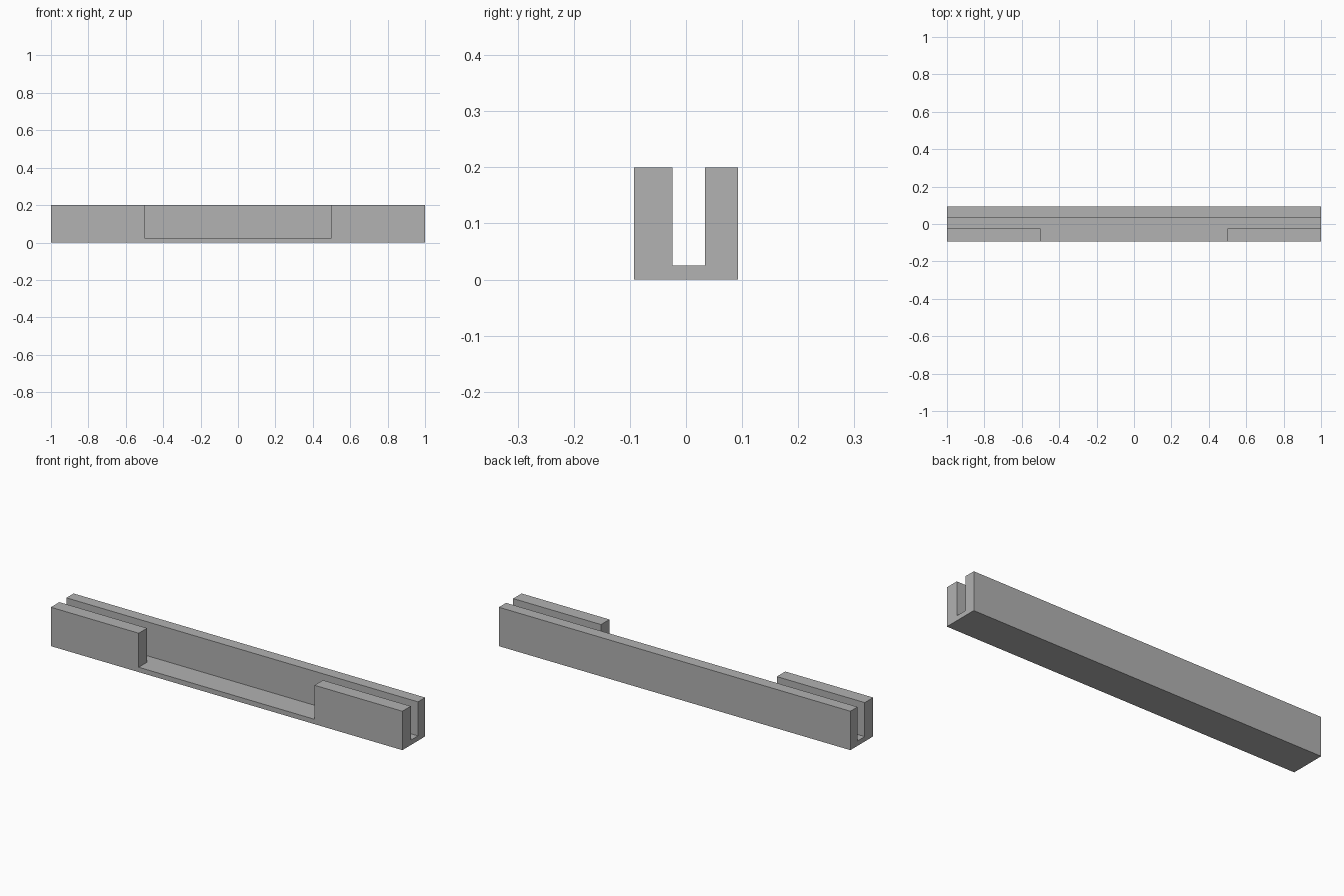
import bpy
import bmesh
from mathutils import Vector

cube = bpy.data.objects.get("Cube")
if cube:
    bpy.data.objects.remove(cube, do_unlink=True)

LENGTH, DEPTH, HEIGHT = 2.0, 0.185, 0.2
FLOOR = 0.025
SLOT_FRONT, SLOT_BACK = -0.024, 0.034
GAP = 0.5  # half width of the opening in the front wall

grey = bpy.data.materials.new("grey")
grey.use_nodes = True
colour = (0.445, 0.445, 0.445, 1)
grey.diffuse_color = colour
grey.node_tree.nodes["Principled BSDF"].inputs["Base Color"].default_value = colour

# Floor slab
bm = bmesh.new()
bmesh.ops.create_cube(bm, size=1)
bmesh.ops.scale(bm, vec=(LENGTH, DEPTH, FLOOR), verts=bm.verts)
bmesh.ops.translate(bm, vec=(0, 0, FLOOR / 2), verts=bm.verts)


def slice_at(point, normal):
    geom = bm.verts[:] + bm.edges[:] + bm.faces[:]
    bmesh.ops.bisect_plane(bm, geom=geom, plane_co=point, plane_no=normal)


for y in (SLOT_FRONT, SLOT_BACK):
    slice_at((0, y, 0), (0, 1, 0))
for x in (-GAP, GAP):
    slice_at((x, 0, 0), (1, 0, 0))


# Full-length back wall and the two front walls, raised from the floor
def is_wall(face):
    c = face.calc_center_median()
    return face.normal.z > 0.9 and (
        c.y > SLOT_BACK or (c.y < SLOT_FRONT and abs(c.x) > GAP))


bm.normal_update()
walls = [f for f in bm.faces if is_wall(f)]
raised = bmesh.ops.extrude_face_region(bm, geom=walls)["geom"]
bmesh.ops.translate(bm, vec=Vector((0, 0, HEIGHT - FLOOR)),
                    verts=[v for v in raised if isinstance(v, bmesh.types.BMVert)])

# Merge the coplanar pieces into clean flat faces
bmesh.ops.dissolve_limit(bm, angle_limit=0.01, verts=bm.verts, edges=bm.edges)
bmesh.ops.recalc_face_normals(bm, faces=bm.faces)

mesh = bpy.data.meshes.new("slotted_rail")
bm.to_mesh(mesh)
bm.free()
mesh.materials.append(grey)
rail = bpy.data.objects.new("slotted_rail", mesh)
bpy.context.collection.objects.link(rail)
